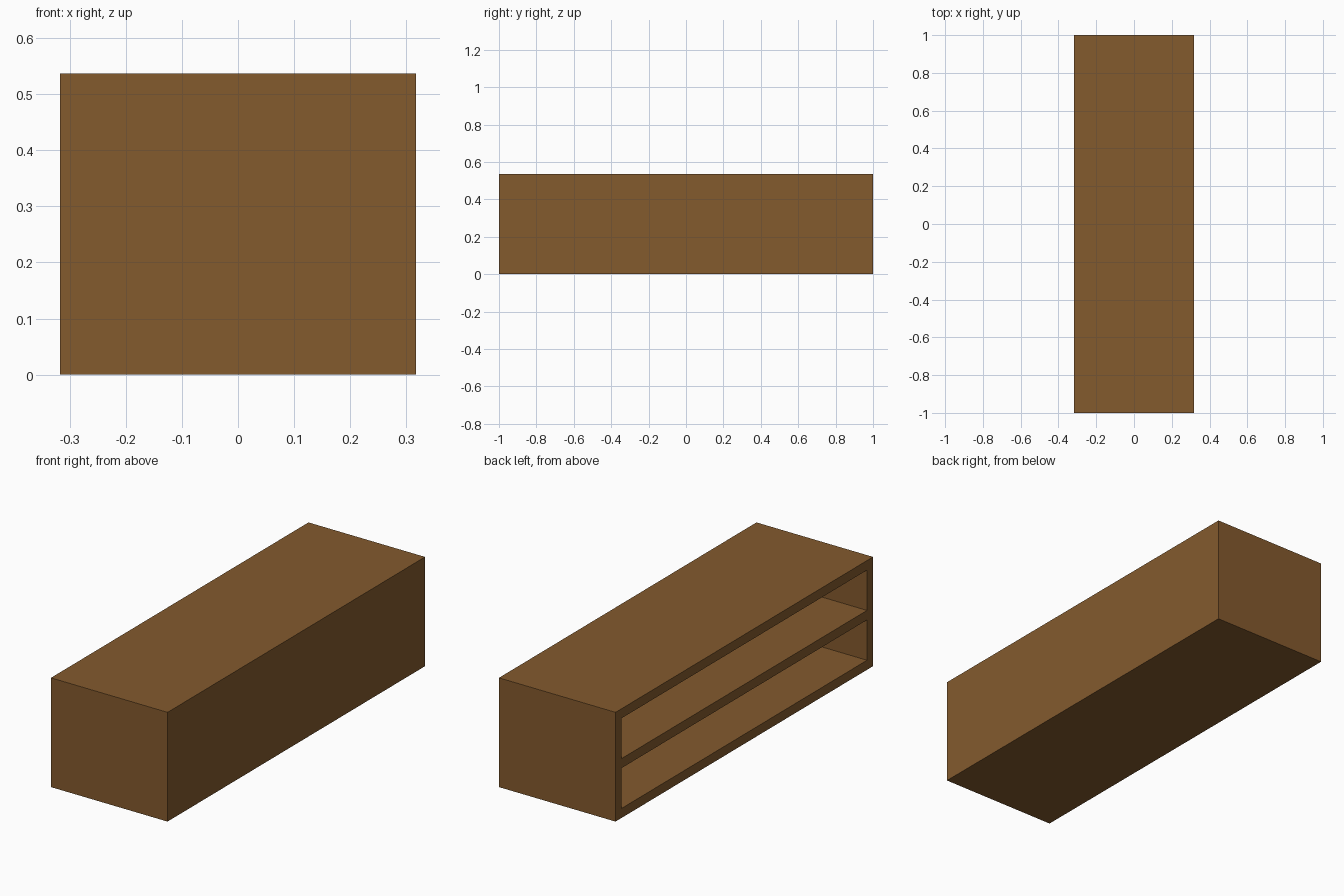
import bpy

if "Cube" in bpy.data.objects:
    bpy.data.objects.remove(bpy.data.objects["Cube"])

W, L, H = 0.634, 2.0, 0.537     # depth (x), length (y), height (z)
T = 0.047                       # board thickness
BAY_H = (H - 3 * T) / 2         # clear height of each shelf bay

wood = bpy.data.materials.new("brown wood")
wood.diffuse_color = (0.23, 0.103, 0.027, 1)
wood.use_nodes = True
wood.node_tree.nodes["Principled BSDF"].inputs["Base Color"].default_value = wood.diffuse_color


def box(name, x0, x1, y0, y1, z0, z1):
    bpy.ops.mesh.primitive_cube_add(
        size=1, location=((x0 + x1) / 2, (y0 + y1) / 2, (z0 + z1) / 2))
    ob = bpy.context.object
    ob.name = name
    ob.scale = (x1 - x0, y1 - y0, z1 - z0)
    bpy.ops.object.transform_apply(location=True, rotation=True, scale=True)
    ob.data.materials.append(wood)
    return ob


# Solid cabinet body
cabinet = box("cabinet", -W / 2, W / 2, -L / 2, L / 2, 0, H)

# Two long shelf bays, open on the -x side and closed by a back panel at +x
for i, name in enumerate(("lower_bay_cutter", "upper_bay_cutter")):
    z = T + i * (BAY_H + T)
    cutter = box(name, -W / 2 - 0.1, W / 2 - T, -L / 2 + T, L / 2 - T, z, z + BAY_H)
    cutter.hide_render = True
    cutter.hide_set(True)
    mod = cabinet.modifiers.new(name, 'BOOLEAN')
    mod.operation = 'DIFFERENCE'
    mod.solver = 'EXACT'
    mod.object = cutter
